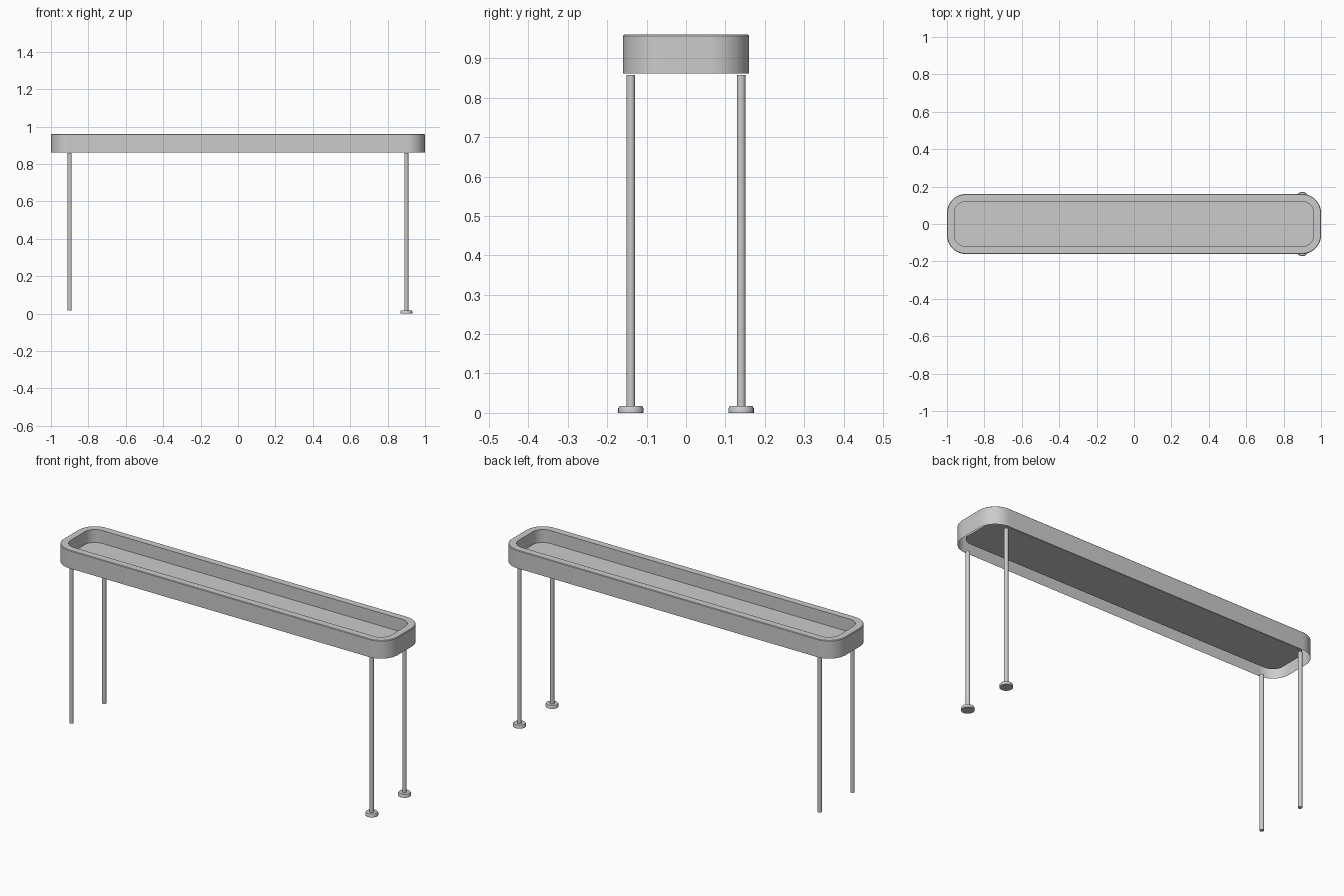
import bpy, bmesh, math

cube = bpy.data.objects.get("Cube")
if cube:
    bpy.data.objects.remove(cube)

# Single painted metal finish
grey = bpy.data.materials.new("grey_metal")
grey.use_nodes = True
colour = (0.6, 0.6, 0.6, 1)
grey.diffuse_color = colour
grey.node_tree.nodes["Principled BSDF"].inputs["Base Color"].default_value = colour


def rounded_loop(inset, z, segments=12):
    """Rounded rectangle around the tray, pulled in by inset."""
    half_x, half_y, radius = 1.0 - inset, 0.16 - inset, 0.1 - inset
    points = []
    for corner, (sx, sy) in enumerate([(1, 1), (-1, 1), (-1, -1), (1, -1)]):
        for i in range(segments + 1):
            a = (corner + i / segments) * math.pi / 2
            points.append((sx * (half_x - radius) + radius * math.cos(a),
                           sy * (half_y - radius) + radius * math.sin(a), z))
    return points


def circle_loop(radius, z, segments=24):
    return [(radius * math.cos(2 * math.pi * i / segments),
             radius * math.sin(2 * math.pi * i / segments), z) for i in range(segments)]


def loft(name, loops, cap_start, cap_end, location=(0, 0, 0)):
    """Skin successive loops into one smooth-shaded object."""
    bm = bmesh.new()
    rings = [[bm.verts.new(p) for p in loop] for loop in loops]
    for low, high in zip(rings, rings[1:]):
        for i in range(len(low)):
            j = (i + 1) % len(low)
            bm.faces.new((low[i], low[j], high[j], high[i]))
    if cap_start:
        bm.faces.new(rings[0][::-1])
    if cap_end:
        bm.faces.new(rings[-1])
    mesh = bpy.data.meshes.new(name)
    bm.to_mesh(mesh)
    bm.free()
    mesh.materials.append(grey)
    obj = bpy.data.objects.new(name, mesh)
    obj.location = location
    bpy.context.collection.objects.link(obj)
    bpy.ops.object.select_all(action="DESELECT")
    obj.select_set(True)
    bpy.context.view_layer.objects.active = obj
    bpy.ops.object.shade_smooth_by_angle(angle=math.radians(35))
    return obj


# Tray: sheet skirt open below, flat rim, recessed floor
tray_profile = [(0, 0.862), (0, 0.957), (0.003, 0.96), (0.04, 0.96), (0.04, 0.89)]
loft("tray", [rounded_loop(d, z) for d, z in tray_profile], False, True)

# Four slim legs, with levelling feet on the left pair only
foot_profile = [(0.032, 0), (0.032, 0.012), (0.029, 0.017), (0.011, 0.017)]
for x, side in ((0.9, "left"), (-0.9, "right")):
    for y, end in ((-0.14, "front"), (0.14, "back")):
        loft(f"{end}_{side}_leg",
             [circle_loop(0.011, 0.017), circle_loop(0.011, 0.858)],
             True, True, (x, y, 0))
        if side == "left":
            loft(f"{end}_{side}_foot",
                 [circle_loop(r, z) for r, z in foot_profile],
                 True, True, (x, y, 0))
